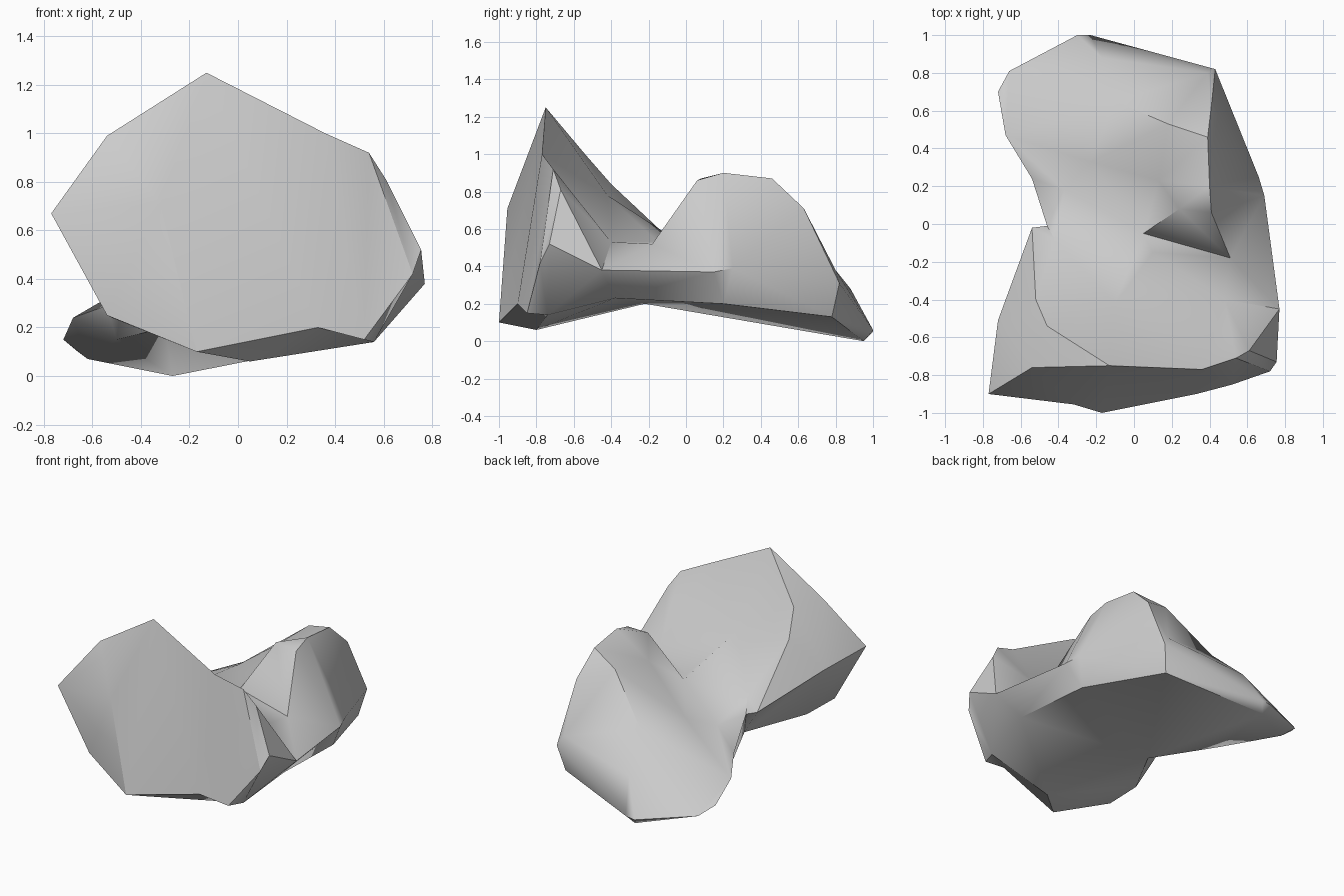
import bpy, bmesh, math
from mathutils import Vector
from mathutils.geometry import delaunay_2d_cdt

if "Cube" in bpy.data.objects:
    bpy.data.objects.remove(bpy.data.objects["Cube"])

# Widest outline of the rock seen from above, counter-clockwise
rim = [(-.77, -.90, .67), (-.32, -.955, .71), (-.17, -1.0, .10), (.33, -.90, .20),
       (.52, -.85, .15), (.72, -.78, .42), (.755, -.73, .52), (.77, -.45, .38),
       (.69, .15, .37), (.66, .25, .39), (.43, .82, .31), (-.23, 1.0, .06),
       (-.30, 1.0, .05), (-.66, .81, .10), (-.72, .70, .15), (-.68, .47, .24),
       (-.54, .24, .29), (-.46, -.01, .45), (-.54, -.02, .48), (-.72, -.51, .64)]
n = len(rim)

# Front crest, saddle and rear hump
top = [(-.13, -.75, 1.25), (-.54, -.76, .99), (.36, -.77, 1.0), (.54, -.71, .92),
       (.61, -.67, .81), (-.10, -.42, .78), (-.52, -.40, .84), (-.42, -.08, .54),
       (.10, -.15, .53), (.48, -.40, .53), (.05, -.05, .54), (.24, .08, .87),
       (.41, .06, .86), (.51, -.18, .52), (.40, .20, .90), (.39, .46, .87),
       (.41, .63, .71), (.39, .80, .38), (.13, .23, .76), (-.23, .33, .49),
       (-.37, .18, .42), (-.10, .65, .50), (-.17, .88, .28), (.18, .53, .80),
       (-.46, -.54, 1.0)]
top_chains = [(n + 4, n + 3, n + 2, n, n + 1, 0), (n + 4, 6), (n + 4, n + 9),
              (n + 1, n + 24, n), (n + 24, 19), (n + 24, n + 6, n + 7, 17),
              (n + 20, n + 10, n + 11, n + 12, n + 13, 8), (n + 10, n + 13),
              (n + 12, n + 14, n + 15, n + 16, n + 17, 10), (n + 17, n + 22),
              (n + 11, n + 18, n + 19, 15), (n + 20, 15), (n + 18, n + 23), (n + 5, n + 24)]

# Underside
under = [(-.54, -.88, .25), (-.52, -.60, .24), (.05, -.80, .06), (.56, -.74, .14),
         (.62, -.38, .23), (.60, .20, .20), (.39, .78, .13), (-.27, .95, 0),
         (-.62, .72, .07), (-.50, .25, .15), (-.30, -.22, .20)]
under_chains = [(0, n, n + 1, n + 10, n + 9, n + 8, n + 7, n + 6, n + 5, n + 4, n + 3, n + 2, 2),
                (n, 2), (n + 2, n + 10, n + 7)]

bm = bmesh.new()
rim_verts = [bm.verts.new(p) for p in rim]


def shell(points, chains, flip):
    """Triangulate one half of the rock inside the shared rim, keeping its ridges."""
    verts = rim_verts + [bm.verts.new(p) for p in points]
    edges = [e for c in chains for e in zip(c, c[1:])]
    flat = [Vector(v.co[:2]) for v in verts]
    co, _, faces, orig, _, _ = delaunay_2d_cdt(flat, edges, [list(range(n))], 1, 1e-5)
    for i in range(len(co)):        # crossing ridges get a shared corner
        if not orig[i]:
            near = sorted(verts, key=lambda v: (Vector(v.co[:2]) - co[i]).length)[:2]
            z = (near[0].co.z + near[1].co.z) / 2
            verts.append(bm.verts.new((co[i].x, co[i].y, z)))
            orig[i].append(len(verts) - 1)
    for f in faces:
        ids = [orig[i][0] for i in f]
        if flip:
            ids.reverse()
        bm.faces.new([verts[i] for i in ids])


shell(top, top_chains, False)
shell(under, under_chains, True)
bmesh.ops.recalc_face_normals(bm, faces=bm.faces[:])

mesh = bpy.data.meshes.new("rock")
bm.to_mesh(mesh)
bm.free()
rock = bpy.data.objects.new("rock", mesh)
bpy.context.collection.objects.link(rock)
bpy.context.view_layer.objects.active = rock
rock.select_set(True)
bpy.ops.object.shade_smooth_by_angle(angle=math.radians(45))
